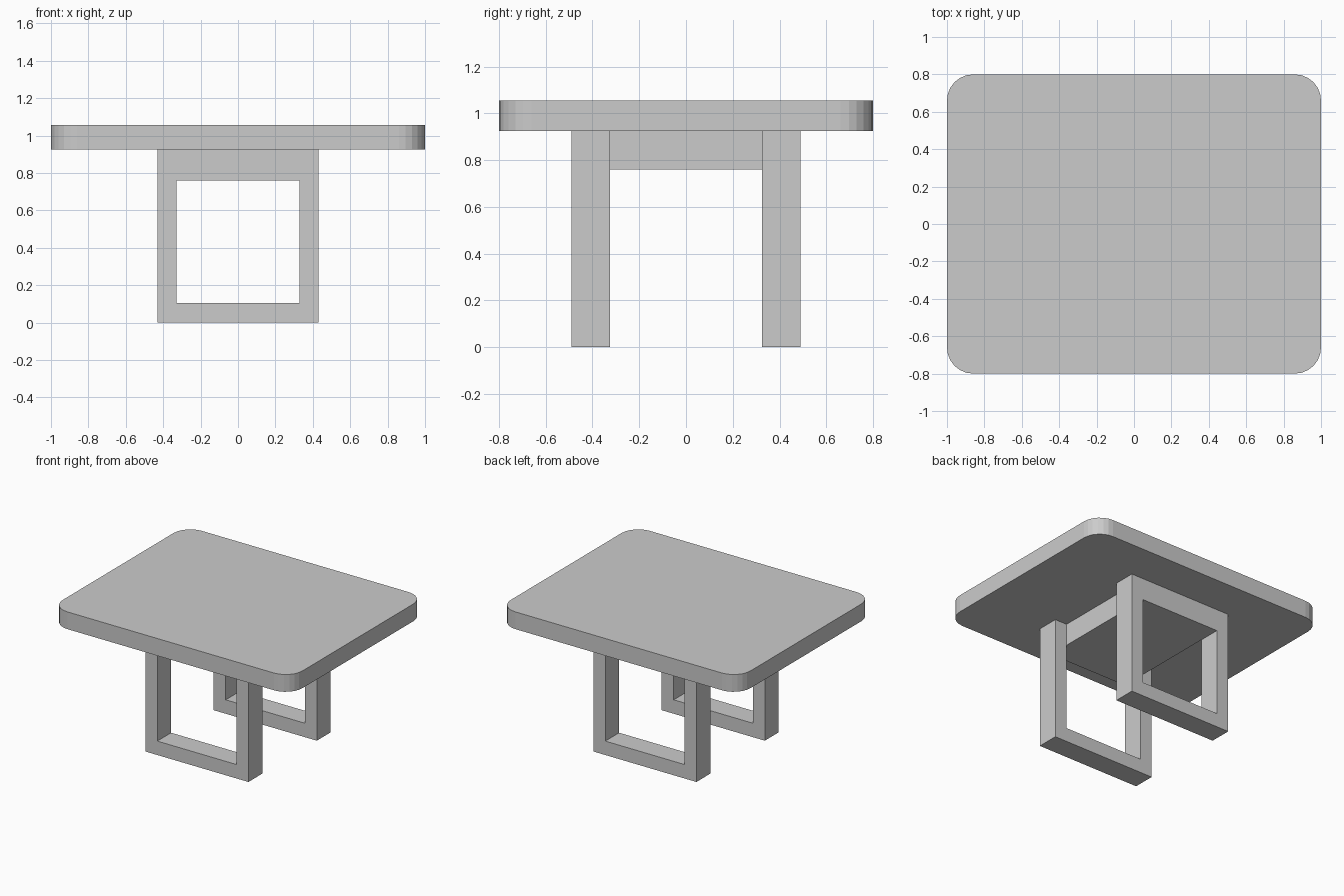
import bpy, bmesh
from math import cos, sin, pi
from mathutils import Vector

if "Cube" in bpy.data.objects:
    bpy.data.objects.remove(bpy.data.objects["Cube"])

TOP, UNDER, RAIL = 1.055, 0.925, 0.76   # table top, its underside, bottom of upper rails


def extruded(name, verts, faces, offset):
    """Make an object by extruding flat faces along an offset."""
    bm = bmesh.new()
    vs = [bm.verts.new(v) for v in verts]
    fs = [bm.faces.new([vs[i] for i in f]) for f in faces]
    geom = bmesh.ops.extrude_face_region(bm, geom=fs, use_keep_orig=True)["geom"]
    moved = [g for g in geom if isinstance(g, bmesh.types.BMVert)]
    bmesh.ops.translate(bm, verts=moved, vec=Vector(offset))
    bmesh.ops.recalc_face_normals(bm, faces=bm.faces)
    mesh = bpy.data.meshes.new(name)
    bm.to_mesh(mesh)
    bm.free()
    obj = bpy.data.objects.new(name, mesh)
    bpy.context.collection.objects.link(obj)
    return obj


# Table top: rounded rectangle, six flat segments per corner
r, seg = 0.14, 6
outline = []
for c, (sx, sy) in enumerate([(1, 1), (-1, 1), (-1, -1), (1, -1)]):
    for i in range(seg + 1):
        a = pi / 2 * (c + i / seg)
        outline.append((sx * (1 - r) + r * cos(a), sy * (0.8 - r) + r * sin(a), UNDER))
extruded("table_top", outline, [range(len(outline))], (0, 0, TOP - UNDER))


# Leg frames: rectangular rings at front and back
def rect(x, z0, z1, y):
    return [(-x, y, z0), (x, y, z0), (x, y, z1), (-x, y, z1)]


ring = [(i, (i + 1) % 4, (i + 1) % 4 + 4, i + 4) for i in range(4)]
for name, y in (("front_leg_frame", -0.49), ("back_leg_frame", 0.325)):
    extruded(name, rect(0.43, 0, UNDER, y) + rect(0.33, 0.105, RAIL, y), ring, (0, 0.165, 0))

# Support block joining the two frames under the top
extruded("support_block", rect(0.33, RAIL, UNDER, -0.325), [range(4)], (0, 0.65, 0))
